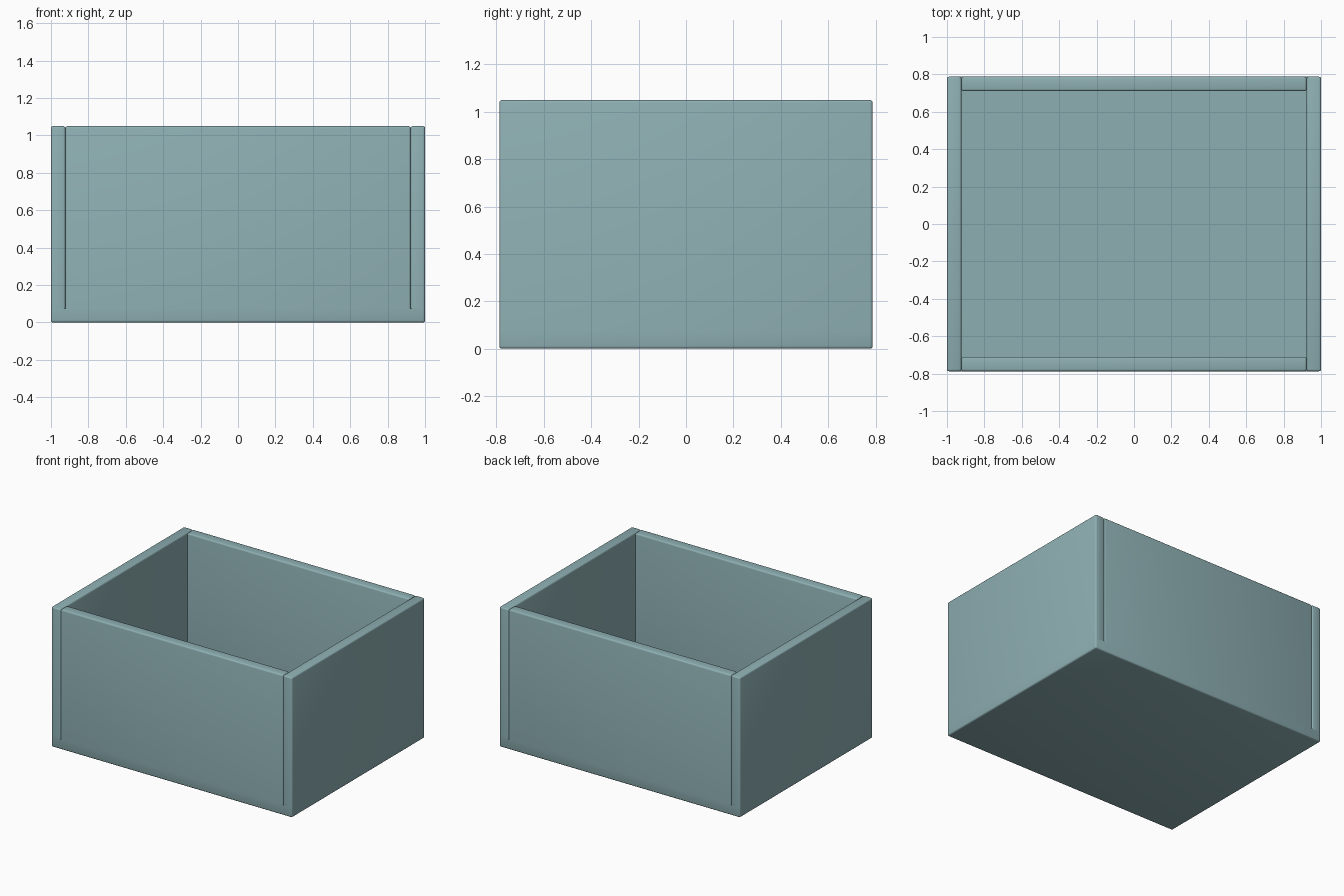
import bpy
import bmesh
from mathutils import Matrix, Vector

cube = bpy.data.objects.get("Cube")
if cube:
    bpy.data.objects.remove(cube, do_unlink=True)

WIDTH, DEPTH, HEIGHT = 2.0, 1.575, 1.05
WALL = 0.077
FLOOR = 0.075
BEVEL = 0.011

# Painted finish
paint = bpy.data.materials.new("teal_paint")
paint.use_nodes = True
colour = (0.27, 0.43, 0.45, 1)
paint.diffuse_color = colour
paint.node_tree.nodes["Principled BSDF"].inputs["Base Color"].default_value = colour


def board(name, size, centre, joint_z):
    """Box with softened edges, left sharp where it meets its neighbour at joint_z."""
    bm = bmesh.new()
    bmesh.ops.create_cube(bm, size=1, matrix=Matrix.Translation(centre) @ Matrix.Diagonal((*size, 1)))
    soft = [e for e in bm.edges
            if any(abs(v.co.z - joint_z) > 0.001 for v in e.verts)]
    bmesh.ops.bevel(bm, geom=soft, offset=BEVEL, segments=3, profile=0.5,
                    affect='EDGES', clamp_overlap=True)
    bmesh.ops.recalc_face_normals(bm, faces=bm.faces)
    mesh = bpy.data.meshes.new(name)
    bm.to_mesh(mesh)
    bm.free()
    mesh.materials.append(paint)
    obj = bpy.data.objects.new(name, mesh)
    bpy.context.collection.objects.link(obj)
    return obj


# Floor slab under all four walls
parts = [board("floor", (WIDTH, DEPTH, FLOOR), Vector((0, 0, FLOOR / 2)), FLOOR)]

rise = HEIGHT - FLOOR
mid_z = FLOOR + rise / 2

# Side walls run the full depth
for name, s in (("left_wall", 1), ("right_wall", -1)):
    parts.append(board(name, (WALL, DEPTH, rise),
                       Vector((s * (WIDTH - WALL) / 2, 0, mid_z)), FLOOR))

# Front and back walls fit between the sides
for name, s in (("front_wall", -1), ("back_wall", 1)):
    parts.append(board(name, (WIDTH - 2 * WALL, WALL, rise),
                       Vector((0, s * (DEPTH - WALL) / 2, mid_z)), FLOOR))

# Smooth the rounded edges
bpy.ops.object.select_all(action='DESELECT')
for obj in parts:
    obj.select_set(True)
bpy.context.view_layer.objects.active = parts[0]
bpy.ops.object.shade_smooth_by_angle(angle=0.7)
